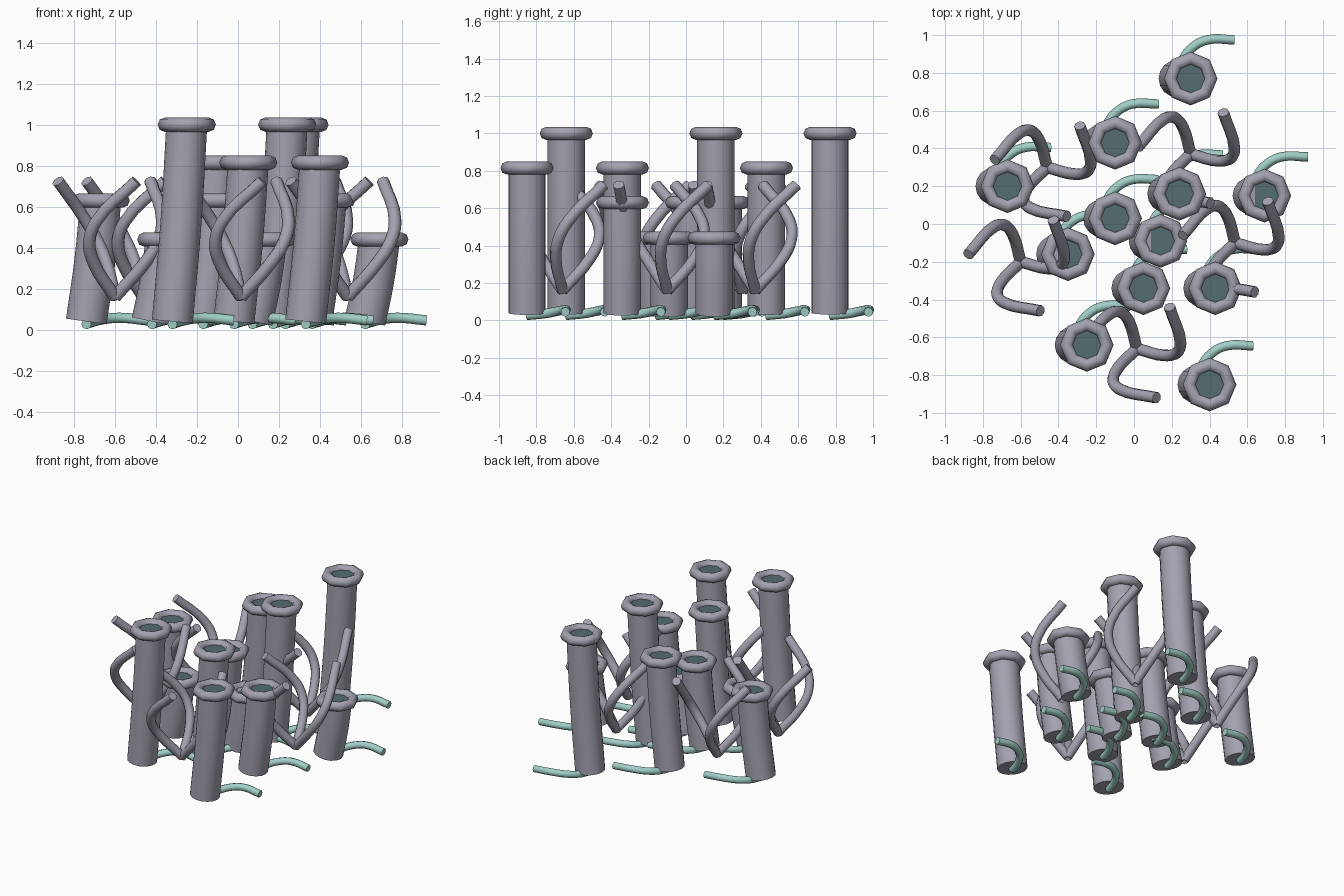
import bpy
import math
from mathutils import Matrix, Vector

cube = bpy.data.objects.get("Cube")
if cube:
    bpy.data.objects.remove(cube, do_unlink=True)


def material(name, rgb):
    mat = bpy.data.materials.new(name)
    mat.use_nodes = True
    mat.diffuse_color = (*rgb, 1)
    mat.node_tree.nodes["Principled BSDF"].inputs["Base Color"].default_value = (*rgb, 1)
    return mat


GREY = material("lavender grey", (0.37, 0.36, 0.43))
TEAL = material("pale teal", (0.36, 0.63, 0.57))
DARK = material("dark teal", (0.09, 0.15, 0.16))


def finish(obj, name, mat):
    obj.name = name
    obj.data.materials.clear()
    obj.data.materials.append(mat)
    bpy.ops.object.shade_smooth_by_angle(angle=math.radians(50))


def pipe(name, points, radius, bevel, mat):
    """Capped round pipe swept along a smooth path."""
    curve = bpy.data.curves.new(name, "CURVE")
    curve.dimensions = "3D"
    curve.bevel_depth = radius
    curve.bevel_resolution = bevel
    curve.resolution_u = 4
    curve.use_fill_caps = True
    spline = curve.splines.new("BEZIER")
    spline.bezier_points.add(len(points) - 1)
    for bp, co in zip(spline.bezier_points, points):
        bp.co = co
        bp.handle_left_type = bp.handle_right_type = "AUTO"
    obj = bpy.data.objects.new(name, curve)
    bpy.context.collection.objects.link(obj)
    bpy.ops.object.select_all(action="DESELECT")
    obj.select_set(True)
    bpy.context.view_layer.objects.active = obj
    bpy.ops.object.convert(target="MESH")
    finish(bpy.context.object, name, mat)


# Leaning chimneys: rim x, rim y, rim height
LEAN = 0.07
BASE = 0.04
chimneys = [
    (0.30, 0.77, 1.0), (0.24, 0.16, 1.0), (-0.25, -0.64, 1.0),
    (-0.10, 0.43, 0.815), (0.05, -0.34, 0.815), (0.40, -0.85, 0.815),
    (-0.67, 0.20, 0.63), (-0.10, 0.03, 0.63), (0.43, -0.34, 0.63),
    (0.69, 0.15, 0.44), (-0.35, -0.16, 0.44), (0.14, -0.09, 0.44),
]
foot_path = [(0, 0, 0.027), (0.03, 0.10, 0.037), (0.08, 0.165, 0.05),
             (0.16, 0.205, 0.058), (0.30, 0.205, 0.045)]

for i, (x, y, h) in enumerate(chimneys, 1):
    foot = Vector((x - LEAN, y, 0))
    # Body, slightly bowed as it leans
    body = [(x - LEAN * (1 - t) ** 1.3, y, BASE + (h - BASE) * t) for t in (0, 0.5, 1)]
    pipe(f"chimney_body_{i}", body, 0.1, 6, GREY)
    # Rolled octagonal rim
    bpy.ops.mesh.primitive_torus_add(location=(x, y, h), major_segments=8, minor_segments=8,
                                     major_radius=0.107, minor_radius=0.035)
    finish(bpy.context.object, f"chimney_rim_{i}", GREY)
    # Dark mouth
    bpy.ops.mesh.primitive_cylinder_add(vertices=16, radius=0.09, depth=0.008,
                                        location=(x, y, h + 0.003))
    finish(bpy.context.object, f"chimney_mouth_{i}", DARK)
    # Hooked root at the foot
    pipe(f"root_{i}", [foot + Vector(p) for p in foot_path], 0.025, 2, TEAL)

# Three-armed tendrils between the chimneys
arm_path = [(0, 0, 0.16), (-0.105, -0.11, 0.33), (-0.125, -0.17, 0.43),
            (-0.09, -0.215, 0.53), (0.105, -0.26, 0.725)]
tendrils = [(-0.46, 0.30), (-0.60, -0.20), (0.015, -0.66), (0.30, 0.37), (0.535, -0.10)]
for i, (x, y) in enumerate(tendrils, 1):
    for arm in range(3):
        turn = Matrix.Rotation(arm * math.tau / 3, 3, "Z")
        points = [turn @ Vector(p) + Vector((x, y, 0)) for p in arm_path]
        pipe(f"tendril_{i}_arm_{arm + 1}", points, 0.031, 2, GREY)
